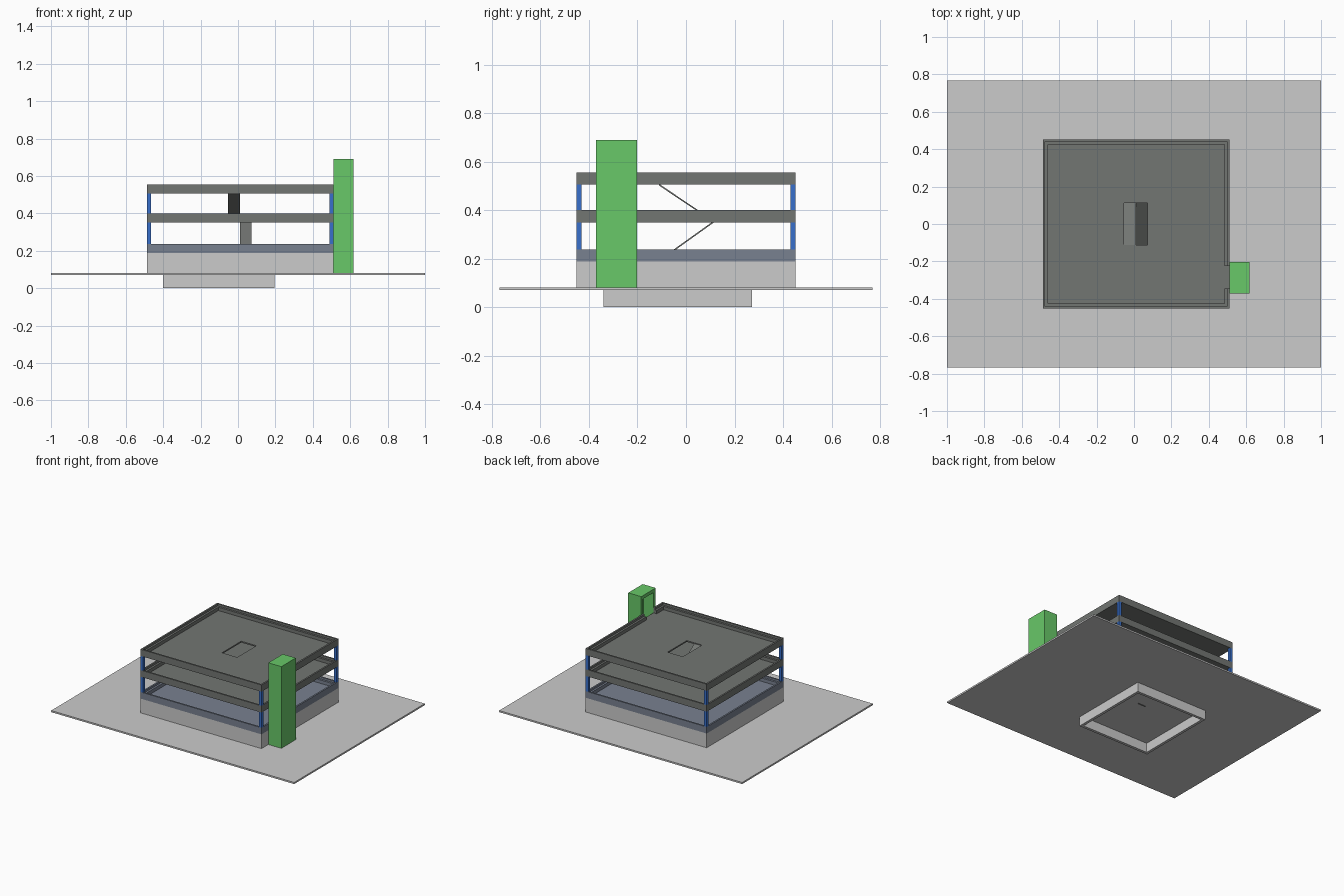
import bpy, bmesh

if "Cube" in bpy.data.objects:
    bpy.data.objects.remove(bpy.data.objects["Cube"])

def material(name, rgb):
    m = bpy.data.materials.new(name)
    m.diffuse_color = (*rgb, 1)
    m.use_nodes = True
    m.node_tree.nodes["Principled BSDF"].inputs["Base Color"].default_value = m.diffuse_color
    return m

DARK = material("dark_grey", (0.17, 0.18, 0.17))
SLATE = material("slate_blue", (0.19, 0.22, 0.28))
BLUE = material("column_blue", (0.04, 0.16, 0.6))
GREEN = material("lift_green", (0.14, 0.58, 0.14))

def finish(name, bm, mat=None):
    bmesh.ops.recalc_face_normals(bm, faces=bm.faces)
    me = bpy.data.meshes.new(name)
    bm.to_mesh(me)
    bm.free()
    ob = bpy.data.objects.new(name, me)
    bpy.context.collection.objects.link(ob)
    if mat:
        me.materials.append(mat)
    return ob

def rect(r, z, inset=0):
    x0, x1, y0, y1 = r
    return [(x0 + inset, y0 + inset, z), (x1 - inset, y0 + inset, z),
            (x1 - inset, y1 - inset, z), (x0 + inset, y1 - inset, z)]

def ring(name, loops, mat=None):
    """Closed band of rectangular loops, making a frame or a slab with a hole."""
    bm = bmesh.new()
    vs = [[bm.verts.new(p) for p in l] for l in loops]
    for i, a in enumerate(vs):
        b = vs[(i + 1) % len(vs)]
        for j in range(4):
            k = (j + 1) % 4
            bm.faces.new((a[j], a[k], b[k], b[j]))
    return finish(name, bm, mat)

def box(name, r, z0, z1, mat=None):
    bm = bmesh.new()
    lo = [bm.verts.new(p) for p in rect(r, z0)]
    hi = [bm.verts.new(p) for p in rect(r, z1)]
    bm.faces.new(lo)
    bm.faces.new(hi)
    for j in range(4):
        k = (j + 1) % 4
        bm.faces.new((lo[j], lo[k], hi[k], hi[j]))
    return finish(name, bm, mat)

def frame(name, r, z0, z1, t, mat=None):
    return ring(name, [rect(r, z0), rect(r, z1), rect(r, z1, t), rect(r, z0, t)], mat)

def cut(target, cutter):
    cutter.hide_render = True
    cutter.hide_viewport = True
    mod = target.modifiers.new("cut", 'BOOLEAN')
    mod.operation = 'DIFFERENCE'
    mod.solver = 'EXACT'
    mod.object = cutter

def stair(name, x0, x1, ya, za, yb, zb, mat, t=0.007):
    """Sloping flight between two levels."""
    bm = bmesh.new()
    prof = [(ya, za), (yb, zb), (yb, zb - t), (ya, za - t)]
    f = bm.faces.new([bm.verts.new((x0, y, z)) for y, z in prof])
    out = bmesh.ops.extrude_face_region(bm, geom=[f])["geom"]
    bmesh.ops.translate(bm, vec=(x1 - x0, 0, 0),
                        verts=[v for v in out if isinstance(v, bmesh.types.BMVert)])
    return finish(name, bm, mat)

BUILD = (-0.487, 0.51, -0.452, 0.452)
HOLE = (-0.053, 0.072, -0.112, 0.113)

# Site plate, open basement walls below it and plinth walls above it
box("ground_plate", (-1, 1, -0.768, 0.768), 0.07, 0.082)
frame("basement_walls", (-0.4, 0.195, -0.34, 0.272), 0, 0.07, 0.02)
frame("plinth_walls", BUILD, 0.082, 0.188, 0.027)

# Floors: slab with stair hole, raised edge and a lift doorway notch
for name, z, h, mat in (("ground_floor", 0.188, 0.049, SLATE),
                        ("middle_floor", 0.35, 0.05, DARK),
                        ("roof_floor", 0.505, 0.05, DARK)):
    t = z + 0.01
    floor = ring(name, [rect(BUILD, z), rect(BUILD, z + h), rect(BUILD, z + h, 0.012),
                        rect(BUILD, z + 0.035, 0.012), rect(BUILD, z + 0.035, 0.027),
                        rect(BUILD, t, 0.027), rect(HOLE, t), rect(HOLE, z)], mat)
    cut(floor, box(name + "_notch_cutter", (0.48, 0.53, -0.345, -0.225), t, z + 0.1))

# Corner columns on both storeys
W = 0.022
for level, z0, z1 in (("lower", 0.237, 0.35), ("upper", 0.40, 0.505)):
    for sx, x in (("left", BUILD[0]), ("right", BUILD[1] - W)):
        for sy, y in (("front", BUILD[2]), ("back", BUILD[3] - W)):
            box(f"{level}_{sy}_{sx}_column", (x, x + W, y, y + W), z0, z1, BLUE)

# Alternating stair flights
stair("basement_stair", -0.053, 0.01, 0.06, 0.071, -0.112, 0.198, DARK)
stair("lower_stair", 0.01, 0.072, -0.112, 0.194, 0.113, 0.355, DARK)
stair("upper_stair", -0.053, 0.01, 0.113, 0.358, -0.112, 0.509, DARK)

# Hollow lift shaft, open towards the building
shaft = box("lift_shaft", (0.51, 0.617, -0.372, -0.202), 0.082, 0.69, GREEN)
cut(shaft, box("lift_shaft_cutter", (0.49, 0.592, -0.345, -0.225), 0.1, 0.665))
